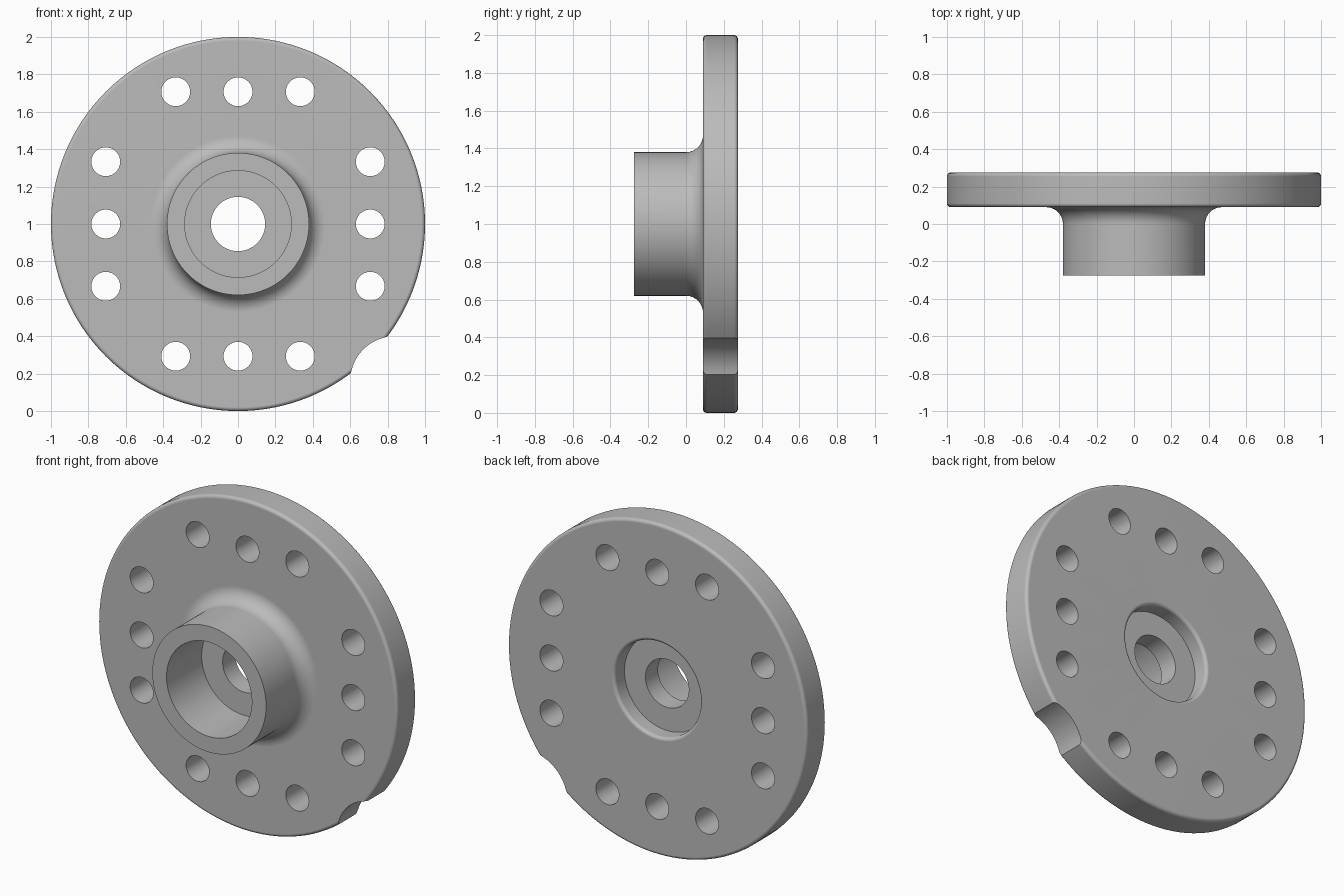
import bpy, bmesh, math
from mathutils import Matrix, Vector

cube = bpy.data.objects.get("Cube")
if cube:
    bpy.data.objects.remove(cube, do_unlink=True)

SEGMENTS = 128
FRONT, FACE, BACK = -0.275, 0.09, 0.275

steel = bpy.data.materials.new("steel grey")
steel.use_nodes = True
steel.diffuse_color = (0.5, 0.5, 0.5, 1)
steel.node_tree.nodes["Principled BSDF"].inputs["Base Color"].default_value = (0.5, 0.5, 0.5, 1)


def arc(r, y, radius, start, end, steps=6):
    """Quarter-round points (radius, depth) about a centre."""
    angles = [math.radians(start + (end - start) * i / steps) for i in range(steps + 1)]
    return [(r + radius * math.cos(a), y + radius * math.sin(a)) for a in angles]


def make_object(name, bm):
    mesh = bpy.data.meshes.new(name)
    bm.to_mesh(mesh)
    bm.free()
    obj = bpy.data.objects.new(name, mesh)
    bpy.context.collection.objects.link(obj)
    return obj


def lathe(name, profile):
    """Turn a closed (radius, depth) profile around the hub axis."""
    bm = bmesh.new()
    rings = []
    for i in range(SEGMENTS):
        a = 2 * math.pi * i / SEGMENTS
        rings.append([bm.verts.new((r * math.cos(a), y, 1 + r * math.sin(a))) for r, y in profile])
    count = len(profile)
    for i in range(SEGMENTS):
        a, b = rings[i], rings[(i + 1) % SEGMENTS]
        for j in range(count):
            k = (j + 1) % count
            bm.faces.new((a[j], a[k], b[k], b[j]))
    bmesh.ops.recalc_face_normals(bm, faces=bm.faces)
    return make_object(name, bm)


def add_drill(bm, x, z, radius, sides):
    place = Matrix.Translation(Vector((x, 0.18, z))) @ Matrix.Rotation(math.pi / 2, 4, 'X')
    bmesh.ops.create_cone(bm, cap_ends=True, segments=sides, radius1=radius,
                          radius2=radius, depth=0.5, matrix=place)


# Hub and plate section: socket, web bore, rear recess, rounded rim, hub fillet
bore, socket, hub, edge = 0.145, 0.285, 0.38, 0.02
fillet = 0.09
profile = [(socket, FRONT), (socket, 0.06), (bore, 0.06), (bore, 0.18), (socket, 0.18)]
profile += arc(socket + edge, BACK - edge, edge, 180, 90)
profile += arc(1 - edge, BACK - edge, edge, 90, 0)
profile += arc(1 - edge, FACE + edge, edge, 0, -90)
profile += arc(hub + fillet, FACE - fillet, fillet, 90, 180, 10)
profile += [(hub, FRONT)]
flange = lathe("hub_flange", profile)
flange.data.materials.append(steel)

# Bolt holes in four rows of three, and the rim notch
bm = bmesh.new()
row, pitch = 0.707, 0.333
for side in (-1, 1):
    for step in (-1, 0, 1):
        add_drill(bm, step * pitch, 1 + side * row, 0.077, 48)
        add_drill(bm, side * row, 1 + step * pitch, 0.077, 48)
add_drill(bm, 0.84, 0.16, 0.24, 96)
cutter = make_object("hole_cutter", bm)
cutter.hide_render = True

cut = flange.modifiers.new("holes", 'BOOLEAN')
cut.operation = 'DIFFERENCE'
cut.solver = 'EXACT'
cut.object = cutter

bpy.ops.object.select_all(action='DESELECT')
flange.select_set(True)
bpy.context.view_layer.objects.active = flange
bpy.ops.object.modifier_apply(modifier=cut.name)
bpy.data.objects.remove(cutter, do_unlink=True)

# Smooth curves with crisp edges and flat faces
bpy.ops.object.shade_smooth_by_angle(angle=math.radians(30))
weighted = flange.modifiers.new("flat_faces", 'WEIGHTED_NORMAL')
weighted.keep_sharp = True
